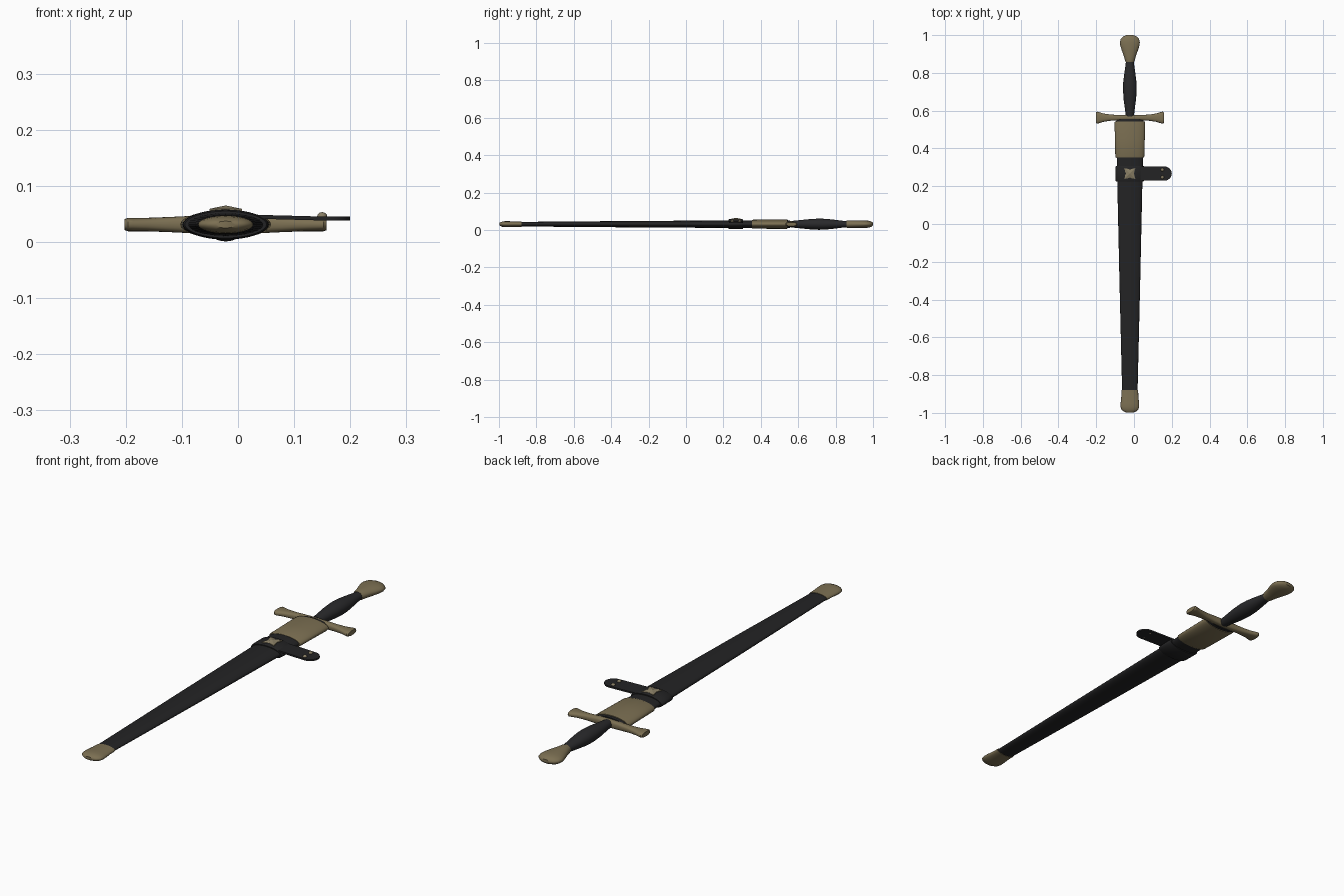
import bpy, bmesh, math
from mathutils import Vector

if "Cube" in bpy.data.objects:
    bpy.data.objects.remove(bpy.data.objects["Cube"])

CX, CZ = -0.022, 0.031


def mat(name, c):
    m = bpy.data.materials.new(name)
    m.diffuse_color = (*c, 1)
    m.use_nodes = True
    m.node_tree.nodes["Principled BSDF"].inputs["Base Color"].default_value = m.diffuse_color
    return m


brass = mat("aged brass", (0.20, 0.16, 0.085))
leather = mat("black leather", (0.017, 0.017, 0.018))
wrap = mat("dark grip", (0.022, 0.022, 0.024))
pale = mat("stud brass", (0.25, 0.21, 0.13))


def finish(name, bm, m, angle=40):
    bmesh.ops.recalc_face_normals(bm, faces=bm.faces)
    me = bpy.data.meshes.new(name)
    bm.to_mesh(me)
    bm.free()
    me.materials.append(m)
    ob = bpy.data.objects.new(name, me)
    bpy.context.collection.objects.link(ob)
    bpy.ops.object.select_all(action='DESELECT')
    ob.select_set(True)
    bpy.context.view_layer.objects.active = ob
    bpy.ops.object.shade_smooth_by_angle(angle=math.radians(angle))
    return ob


def loft(name, stations, m, axis='y', exp=2.0, n=32, cy=0.0):
    """Skin superellipse sections given as (position, half width, half height)."""
    bm = bmesh.new()
    rings = []
    for p, w, h in stations:
        ring = []
        for i in range(n):
            a = 2 * math.pi * i / n
            c, s = math.cos(a), math.sin(a)
            u = math.copysign(abs(c) ** (2 / exp), c) * w
            v = math.copysign(abs(s) ** (2 / exp), s) * h
            co = (CX + u, p, CZ + v) if axis == 'y' else (CX + p, cy + u, CZ + v)
            ring.append(bm.verts.new(co))
        rings.append(ring)
    for a, b in zip(rings, rings[1:]):
        for i in range(n):
            j = (i + 1) % n
            bm.faces.new((a[i], a[j], b[j], b[i]))
    bm.faces.new(rings[0])
    bm.faces.new(rings[-1])
    return finish(name, bm, m)


def prism(name, pts, z0, z1, m):
    """Extrude a flat outline upward."""
    bm = bmesh.new()
    f = bm.faces.new([bm.verts.new((x, y, z0)) for x, y in pts])
    r = bmesh.ops.extrude_face_region(bm, geom=[f])
    for v in r['geom']:
        if isinstance(v, bmesh.types.BMVert):
            v.co.z = z1
    return finish(name, bm, m, 30)


# Scabbard body with brass throat and tip
loft("scabbard", [(-0.92, 0.040, 0.012), (-0.3, 0.055, 0.017), (0.38, 0.070, 0.021)], leather)
loft("scabbard_throat", [(0.352, 0.074, 0.022), (0.358, 0.077, 0.024), (0.45, 0.079, 0.0245),
                         (0.535, 0.081, 0.025), (0.543, 0.079, 0.024)], brass)
loft("scabbard_tip", [(-0.998, 0.018, 0.006), (-0.993, 0.032, 0.010), (-0.982, 0.045, 0.014),
                      (-0.968, 0.049, 0.016), (-0.95, 0.049, 0.016), (-0.91, 0.045, 0.0145),
                      (-0.88, 0.044, 0.014)], brass)
loft("throat_collar", [(0.535, 0.074, 0.022), (0.556, 0.070, 0.02)], leather)

# Cross guard, thin in the middle and flared at both ends
half = [(0, 0.014, 0.017), (0.05, 0.014, 0.016), (0.10, 0.016, 0.0135), (0.14, 0.022, 0.012),
        (0.165, 0.030, 0.012), (0.174, 0.032, 0.012), (0.180, 0.027, 0.010)]
loft("cross_guard", [(-p, w, h) for p, w, h in half[:0:-1]] + half, brass,
     axis='x', exp=2.6, n=24, cy=0.563)

# Grip and pommel
loft("grip", [(0.57, 0.021, 0.018), (0.61, 0.026, 0.022), (0.66, 0.033, 0.027), (0.71, 0.036, 0.030),
              (0.75, 0.035, 0.0285), (0.80, 0.029, 0.023), (0.84, 0.023, 0.018), (0.87, 0.020, 0.016)], wrap)
loft("pommel", [(0.857, 0.022, 0.018), (0.863, 0.025, 0.0195), (0.89, 0.032, 0.020), (0.92, 0.043, 0.021),
                (0.945, 0.051, 0.021), (0.962, 0.053, 0.020), (0.98, 0.048, 0.018),
                (0.993, 0.035, 0.013), (1.0, 0.018, 0.007)], brass)

# Belt loop around the scabbard
loft("belt_band", [(0.226, 0.073, 0.024), (0.231, 0.076, 0.0265), (0.265, 0.077, 0.027),
                   (0.301, 0.077, 0.027), (0.306, 0.074, 0.025)], leather, exp=1.9)

# Side tab with a rounded end
yc, r = 0.267, 0.038
tab = [(0.01, yc - r), (0.16, yc - r)]
tab += [(0.16 + 0.04 * math.cos(t), yc + r * math.sin(t))
        for t in [math.radians(-75 + 15 * i) for i in range(11)]]
tab += [(0.16, yc + r), (0.01, yc + r)]
t = prism("belt_tab", tab, 0.038, 0.045, leather)
for v in t.data.vertices:
    v.co.z += 0.004 * max(0, (0.13 - v.co.x) / 0.12)

# Domed studs on the tab
for i, dy in enumerate((-0.02, 0.02)):
    bm = bmesh.new()
    bmesh.ops.create_uvsphere(bm, u_segments=16, v_segments=8, radius=0.009)
    bmesh.ops.scale(bm, vec=(1, 1, 0.85), verts=bm.verts)
    bmesh.ops.translate(bm, vec=(0.15, yc + dy, 0.0455), verts=bm.verts)
    finish("tab_stud_%d" % (i + 1), bm, pale)

# Four-pointed star boss with diagonal points
star = []
for i in range(16):
    a = math.radians(45 + 22.5 * i)
    rad = (0.041, 0.027, 0.021, 0.027)[i % 4]
    star.append((CX + rad * math.cos(a), yc + rad * math.sin(a)))
bm = bmesh.new()
low = [bm.verts.new((x, y, 0.050)) for x, y in star]
mid = [bm.verts.new((x, y, 0.059)) for x, y in star]
top = bm.verts.new((CX, yc, 0.065))
for i in range(16):
    j = (i + 1) % 16
    bm.faces.new((low[i], low[j], mid[j], mid[i]))
    bm.faces.new((mid[i], mid[j], top))
bm.faces.new(low)
finish("star_boss", bm, pale, 20)
